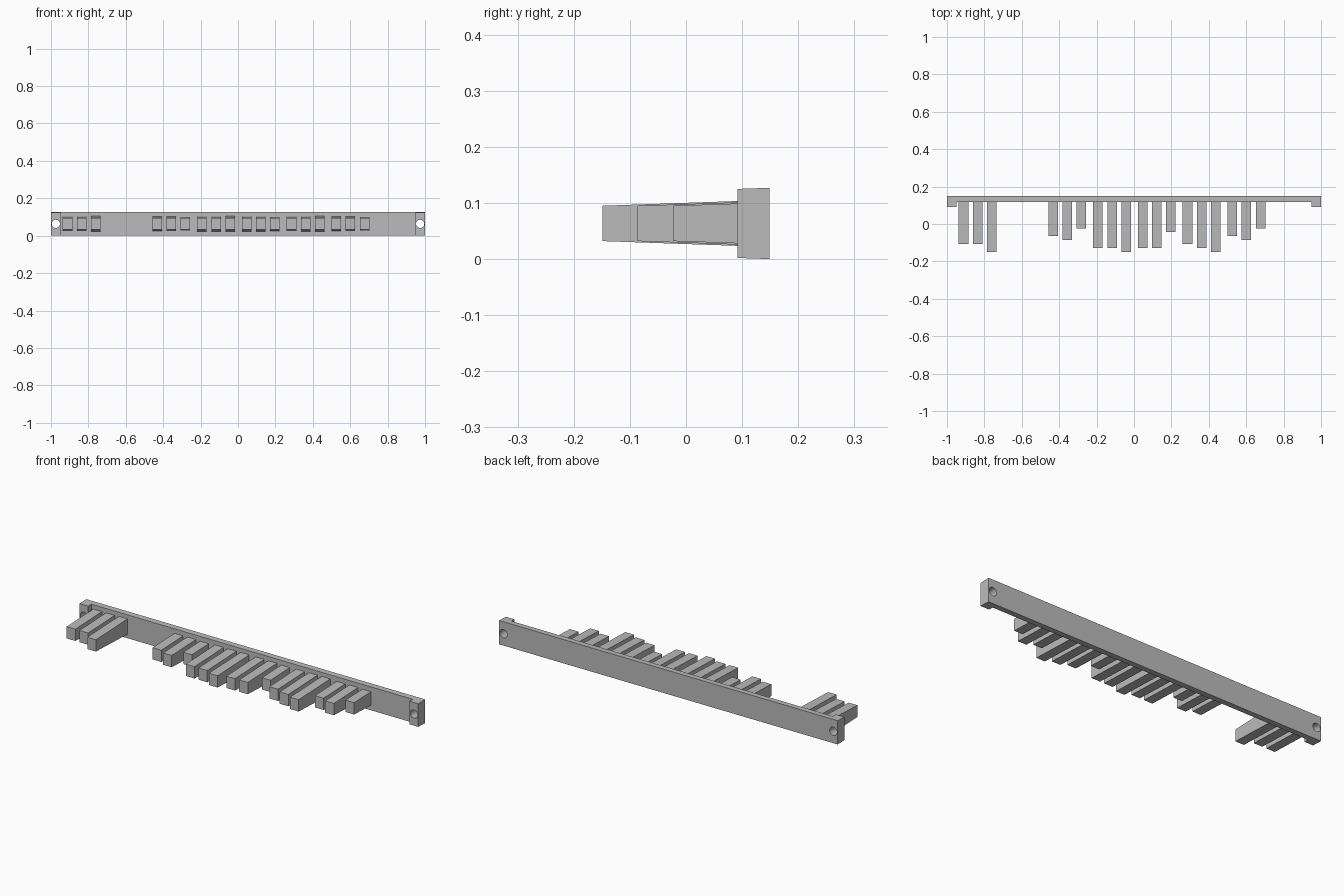
import bpy, bmesh, math
from mathutils import Matrix

cube = bpy.data.objects.get("Cube")
if cube:
    bpy.data.objects.remove(cube, do_unlink=True)

MID_Z = 0.0635
DRAFT = math.tan(math.radians(2))
BACK, FRONT, TAB = 0.149, 0.118, 0.092

grey = bpy.data.materials.new("plain_grey")
grey.use_nodes = True
grey.diffuse_color = (0.5, 0.5, 0.5, 1)
grey.node_tree.nodes["Principled BSDF"].inputs["Base Color"].default_value = (0.5, 0.5, 0.5, 1)


def finish(name, bm):
    bmesh.ops.recalc_face_normals(bm, faces=bm.faces)
    mesh = bpy.data.meshes.new(name)
    bm.to_mesh(mesh)
    bm.free()
    mesh.materials.append(grey)
    obj = bpy.data.objects.new(name, mesh)
    bpy.context.collection.objects.link(obj)
    return obj


def drafted(name, outline, half_height, y_ref):
    """Extrude a plan outline upward; its height grows towards the back."""
    bm = bmesh.new()
    bottom = bm.faces.new([bm.verts.new((x, y, -1)) for x, y in outline])
    top = bmesh.ops.extrude_face_region(bm, geom=[bottom])["geom"]
    for v in top:
        if isinstance(v, bmesh.types.BMVert):
            v.co.z = 1
    for v in bm.verts:
        v.co.z = MID_Z + v.co.z * (half_height + (v.co.y - y_ref) * DRAFT)
    return finish(name, bm)


# Rail with a raised tab at each end
half = [(1, BACK), (1, TAB), (0.949, TAB), (0.949, FRONT)]
rail = drafted("rail", half + [(-x, y) for x, y in reversed(half)], MID_Z, BACK)

# Round screw holes through both tabs
bm = bmesh.new()
for side in (-1, 1):
    place = Matrix.Translation((side * 0.974, 0.12, MID_Z)) @ Matrix.Rotation(math.pi / 2, 4, "X")
    bmesh.ops.create_cone(bm, cap_ends=True, segments=24, radius1=0.022,
                          radius2=0.022, depth=0.2, matrix=place)
cutter = finish("hole_cutter", bm)
cutter.hide_render = True
mod = rail.modifiers.new("screw_holes", "BOOLEAN")
mod.operation = "DIFFERENCE"
mod.solver = "EXACT"
mod.object = cutter
bpy.context.view_layer.objects.active = rail
rail.select_set(True)
bpy.ops.object.modifier_apply(modifier=mod.name)
bpy.data.objects.remove(cutter, do_unlink=True)
bpy.ops.object.shade_smooth_by_angle(angle=math.radians(30))

# Groups of three tapered pins; each digit is a pin's length step
groups = ["446", None, "230", "556", "551", "456", "230"]
for g, steps in enumerate(groups):
    for i, step in enumerate(steps or ""):
        x = -0.836 + g * 0.2395 + (i - 1) * 0.0755
        tip = -0.023 - int(step) * 0.021
        w = 0.0255
        drafted(f"pin_{g + 1}_{i + 1}",
                [(x - w, tip), (x + w, tip), (x + w, FRONT + 0.005), (x - w, FRONT + 0.005)],
                0.0315, tip)
